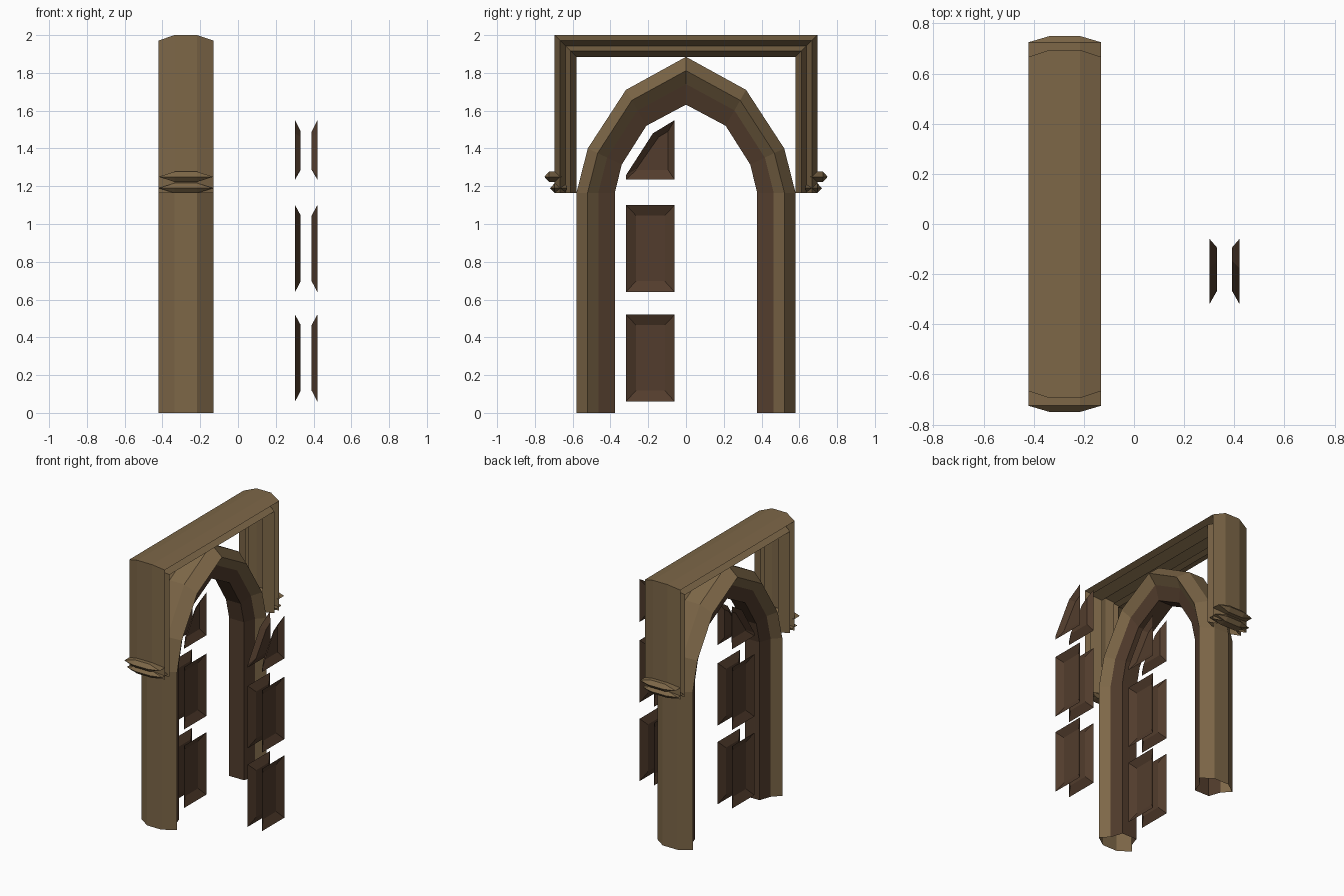
import bpy, bmesh

if "Cube" in bpy.data.objects:
    bpy.data.objects.remove(bpy.data.objects["Cube"])

CX = -0.276  # centre plane of the stonework


def material(name, rgb):
    m = bpy.data.materials.new(name)
    m.diffuse_color = (*rgb, 1)
    m.use_nodes = True
    m.node_tree.nodes["Principled BSDF"].inputs["Base Color"].default_value = m.diffuse_color
    return m


TAN = material("tan_stone", (0.205, 0.135, 0.064))
BROWN = material("brown_wood", (0.085, 0.046, 0.026))


def finish(name, bm, mats, recalc=True):
    if recalc:
        bmesh.ops.recalc_face_normals(bm, faces=bm.faces[:])
    me = bpy.data.meshes.new(name)
    bm.to_mesh(me)
    bm.free()
    for m in mats:
        me.materials.append(m)
    ob = bpy.data.objects.new(name, me)
    bpy.context.collection.objects.link(ob)
    return ob


def mirror_path(half):
    """Mirror a (y, z) half path across y = 0; a last point on y = 0 is shared."""
    left = [(-y, z) for y, z in half]
    return left + [p for p in reversed(half) if p[0] > 1e-6]


def sweep(name, outer, inner, profile, mats, brown_from=99, open_inside=False):
    """Moulding between two paths; profile = (half width, blend outer to inner)."""
    ring = [(h, t) for h, t in profile] + [(-h, t) for h, t in reversed(profile)]
    bm = bmesh.new()
    rows = []
    for (y0, z0), (y1, z1) in zip(outer, inner):
        rows.append([bm.verts.new((CX + h, y0 + (y1 - y0) * t, z0 + (z1 - z0) * t))
                     for h, t in ring])
    m = len(ring)
    for a, b in zip(rows, rows[1:]):
        for i in range(m):
            if open_inside and i == len(profile) - 1:
                continue
            j = (i + 1) % m
            f = bm.faces.new((a[i], a[j], b[j], b[i]))
            if brown_from <= i <= m - 2 - brown_from:
                f.material_index = 1
    return finish(name, bm, mats)


# Pointed arch with a brown inner reveal
arch_outer = mirror_path([(0.58, 0), (0.58, 1.165), (0.52, 1.40), (0.318, 1.71), (0, 1.885)])
arch_inner = mirror_path([(0.377, 0), (0.377, 1.165), (0.34, 1.315), (0.21, 1.52), (0, 1.632)])
sweep("pointed_arch", arch_outer, arch_inner,
      [(0.06, 0), (0.145, 0.29), (0.09, 0.57), (0.06, 1)], [TAN, BROWN], brown_from=2)

# Square hood moulding with two ridges, hollow on its inner side
D = 0.115
hood_outer = mirror_path([(0.695, 1.165), (0.695, 2.0)])
hood_inner = mirror_path([(0.695 - D, 1.165), (0.695 - D, 2.0 - D)])
sweep("hood_moulding", hood_outer, hood_inner,
      [(0.06, 0), (0.145, 0.25), (0.08, 0.5), (0.145, 0.73), (0.07, 1)], [TAN],
      open_inside=True)


# Pointed ledges at the ends of the hood
def ledge(name, side, z, tip, back, cap_back, half):
    """Lens shaped block: wide rim at z, narrow top and bottom."""
    rim = [(0.145, back), (0.145, tip - 0.025), (0.06, tip),
           (-0.06, tip), (-0.145, tip - 0.025), (-0.145, back)]
    front = tip - 0.025
    cap = [(0.06, cap_back), (0.06, front), (0.06, front),
           (-0.06, front), (-0.06, front), (-0.06, cap_back)]
    bm = bmesh.new()
    rows = [[bm.verts.new((CX + x, side * y, zz)) for x, y in pts]
            for pts, zz in ((cap, z - half), (rim, z), (cap, z + half))]
    for a, b in zip(rows, rows[1:]):
        for i in range(6):
            j = (i + 1) % 6
            bm.faces.new((a[i], a[j], b[j], b[i]))
    bm.faces.new(rows[0][::-1])
    bm.faces.new(rows[2])
    bmesh.ops.remove_doubles(bm, verts=bm.verts[:], dist=1e-5)
    finish(name, bm, [TAN])


for side, label in ((-1, "front"), (1, "back")):
    ledge(f"upper_ledge_{label}", side, 1.25, 0.75, 0.66, 0.69, 0.027)
    ledge(f"lower_ledge_{label}", side, 1.19, 0.72, 0.63, 0.64, 0.026)


# Recessed door panels, open toward each door face
def box(y0, y1, z0, z1):
    return [(y0, z0), (y1, z0), (y1, z1), (y0, z1)]


PANELS = {
    "lower_panel": (box(-0.318, -0.06, 0.06, 0.52), box(-0.265, -0.112, 0.118, 0.465)),
    "middle_panel": (box(-0.318, -0.06, 0.64, 1.10), box(-0.265, -0.112, 0.697, 1.045)),
    "top_panel": ([(-0.318, 1.235), (-0.06, 1.235), (-0.06, 1.55), (-0.175, 1.48), (-0.318, 1.258)],
                  [(-0.262, 1.287), (-0.095, 1.287), (-0.095, 1.49), (-0.145, 1.46), (-0.262, 1.292)]),
}

# One set stands in the archway, one stands clear of it
for leaf, x0 in (("outer", 0.361), ("archway", CX)):
    for name, (rim, floor) in PANELS.items():
        for sgn, label in ((1, "right"), (-1, "left")):
            bm = bmesh.new()
            a = [bm.verts.new((x0 + sgn * 0.059, y, z)) for y, z in rim]
            b = [bm.verts.new((x0 + sgn * 0.029, y, z)) for y, z in floor]
            n = len(a)
            for i in range(n):
                j = (i + 1) % n
                bm.faces.new((a[i], a[j], b[j], b[i]))
            bm.faces.new(b)
            if sgn < 0:
                bmesh.ops.reverse_faces(bm, faces=bm.faces[:])
            finish(f"{leaf}_{name}_{label}", bm, [BROWN], recalc=False)
